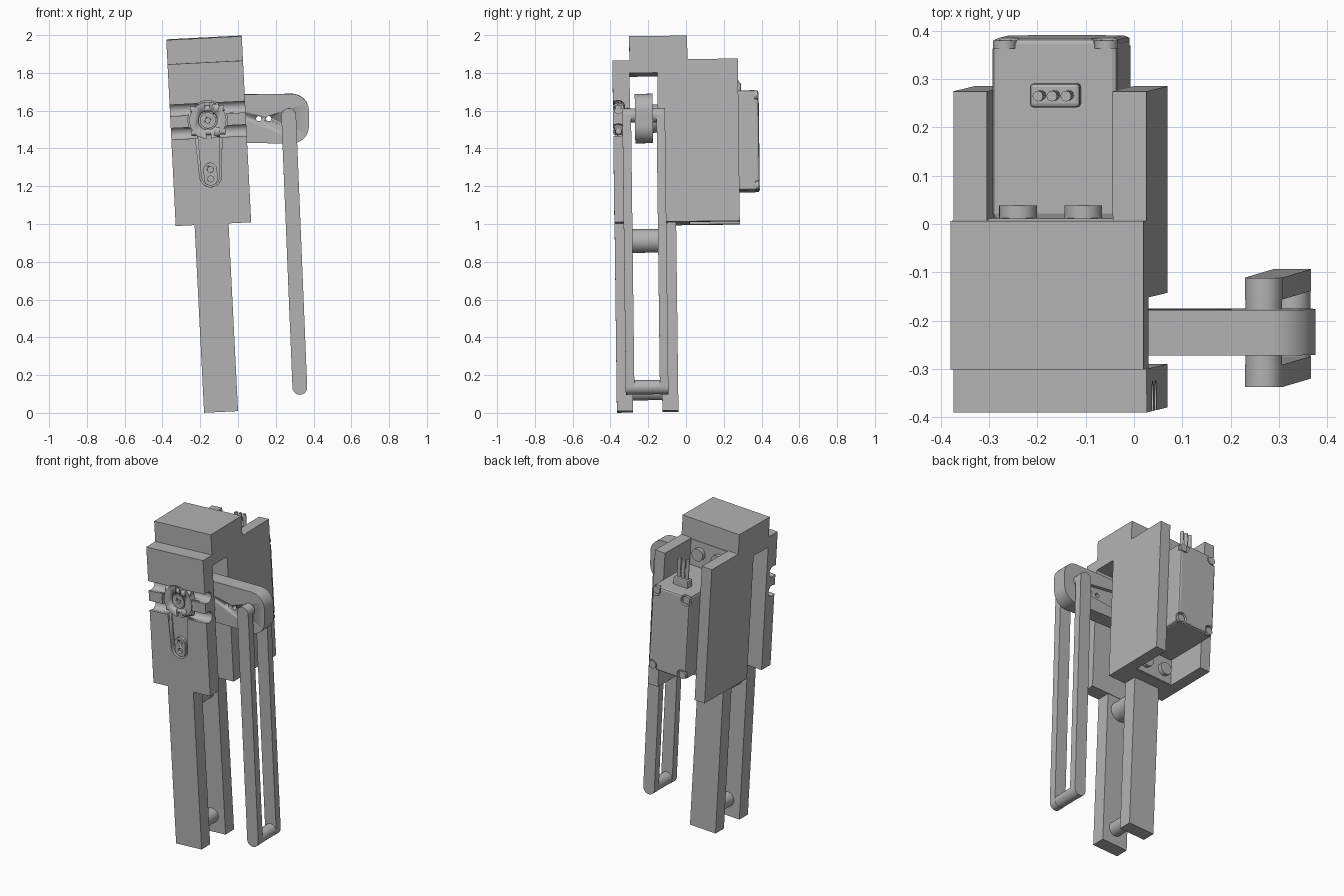
import bpy, bmesh, math
from mathutils import Matrix, Vector

old = bpy.data.objects.get("Cube")
if old:
    bpy.data.objects.remove(old)

grey = bpy.data.materials.new("light grey")
grey.use_nodes = True
grey.diffuse_color = (0.45, 0.45, 0.45, 1)
grey.node_tree.nodes["Principled BSDF"].inputs["Base Color"].default_value = (0.45, 0.45, 0.45, 1)

# The whole mechanism leans slightly sideways and forward
LEAN = Matrix.Rotation(math.radians(0.7), 4, 'X')
FRAME = Matrix.Translation((0, 0, 0.014)) @ Matrix.Rotation(math.radians(-2.9), 4, 'Y') @ LEAN


def finish(name, bm, frame=FRAME, smooth=False):
    bmesh.ops.recalc_face_normals(bm, faces=bm.faces)
    mesh = bpy.data.meshes.new(name)
    bm.to_mesh(mesh)
    bm.free()
    mesh.materials.append(grey)
    ob = bpy.data.objects.new(name, mesh)
    bpy.context.collection.objects.link(ob)
    ob.matrix_world = frame
    if smooth:
        bpy.ops.object.select_all(action='DESELECT')
        ob.select_set(True)
        bpy.context.view_layer.objects.active = ob
        bpy.ops.object.shade_smooth_by_angle(angle=math.radians(35))
    return ob


def prism(name, outline, axis, lo, hi, frame=FRAME, smooth=False):
    """Extrude a flat outline along x or y."""
    place = (lambda p, d: (d, p[0], p[1])) if axis == 'X' else (lambda p, d: (p[0], d, p[1]))
    bm = bmesh.new()
    face = bm.faces.new([bm.verts.new(place(p, lo)) for p in outline])
    out = bmesh.ops.extrude_face_region(bm, geom=[face])
    verts = [v for v in out["geom"] if isinstance(v, bmesh.types.BMVert)]
    bmesh.ops.translate(bm, verts=verts, vec=place((0, 0), hi - lo))
    return finish(name, bm, frame, smooth)


def box(name, x, y, z, frame=FRAME, bevel=0):
    ob = prism(name, [(x[0], z[0]), (x[1], z[0]), (x[1], z[1]), (x[0], z[1])], 'Y', *y, frame)
    if bevel:
        mod = ob.modifiers.new("bevel", 'BEVEL')
        mod.width, mod.segments = bevel, 2
    return ob


def arc(cx, cz, r, start, end, n=16):
    steps = [math.radians(start + (end - start) * i / n) for i in range(n + 1)]
    return [(cx + r * math.cos(a), cz + r * math.sin(a)) for a in steps]


def disc(name, a, b, r, axis, lo, hi, frame=FRAME):
    return prism(name, arc(a, b, r, 0, 348.75, 31), axis, lo, hi, frame, True)


def link(name, top, bottom, r_top, r_bottom, lo, hi):
    """Upright bar with two round ends."""
    outline = arc(*top, r_top, 0, 180) + arc(*bottom, r_bottom, 180, 360)
    return prism(name, outline, 'Y', lo, hi, smooth=True)


def cut(target, *cutters):
    for c in cutters:
        mod = target.modifiers.new("cut", 'BOOLEAN')
        mod.operation, mod.solver, mod.object = 'DIFFERENCE', 'EXACT', c
        c.hide_render = True
        c.hide_viewport = True
        c.display_type = 'WIRE'


# Housing: front plate, cap and core as one hooked profile
FRONT, PLATE, CORE, BACK = -0.367, -0.277, -0.13, 0.03
BOTTOM, STEP, TOP = 0.995, 1.852, 1.98
hook = [(FRONT, BOTTOM), (FRONT, STEP), (PLATE, STEP), (PLATE, TOP), (BACK, TOP), (BACK, BOTTOM),
        (CORE, BOTTOM), (CORE, 1.785), (PLATE, 1.785), (PLATE, BOTTOM)]
housing = prism("housing", hook, 'X', -0.28, 0.12)
for side, x in (("right", (-0.28, -0.21)), ("left", (0.05, 0.12))):
    box(side + "_side_wall", x, (BACK, 0.297), (BOTTOM, 1.855))

# Grooves, hub pocket and horn pocket in the front plate
HX, HZ = -0.082, 1.545
grooves = [disc("groove_cutter", FRONT + 0.028, HZ + s * 0.062, 0.034, 'X', -0.4, 0.3) for s in (-1, 1)]
slots = [box("groove_mouth_cutter", (-0.4, 0.3), (FRONT - 0.05, FRONT + 0.028),
             (HZ + s * 0.062 - 0.03, HZ + s * 0.062 + 0.03)) for s in (-1, 1)]
hub_cut = disc("hub_cutter", HX, HZ, 0.105, 'Y', FRONT - 0.05, FRONT + 0.05)
horn_cut = link("horn_cutter", (HX, HZ), (HX, 1.25), 0.075, 0.058, FRONT - 0.05, FRONT + 0.035)
cut(housing, *grooves, *slots, hub_cut, horn_cut)

# Front horn: hub ring, centre screw, bars and slotted tip
ring = disc("horn_hub", HX, HZ, 0.098, 'Y', FRONT + 0.008, FRONT + 0.055)
cut(ring, box("hub_slot_cutter", (HX - 0.012, HX + 0.012), (FRONT - 0.05, FRONT + 0.03), (HZ - 0.2, HZ + 0.2)),
    disc("hub_bore_cutter", HX, HZ, 0.05, 'Y', FRONT - 0.05, FRONT + 0.03))
centre = disc("horn_centre_screw", HX, HZ, 0.042, 'Y', FRONT + 0.012, FRONT + 0.05)
cut(centre, disc("screw_bore_cutter", HX, HZ, 0.014, 'Y', FRONT - 0.05, FRONT + 0.03))
link("horn_arm", (HX, HZ), (HX, 1.25), 0.062, 0.05, FRONT + 0.025, FRONT + 0.045)
tip = link("horn_tip", (HX, 1.285), (HX, 1.235), 0.036, 0.036, FRONT + 0.006, FRONT + 0.04)
cut(tip, *[disc("tip_hole_cutter", HX, z, 0.016, 'Y', FRONT - 0.05, FRONT + 0.03) for z in (1.285, 1.235)])

# Clamping screws lying in the grooves
for s, label in ((-1, "lower"), (1, "upper")):
    z = HZ + s * 0.062
    disc(label + "_clamp_screw", FRONT + 0.028, z, 0.016, 'X', HX - 0.09, HX + 0.09)
    head = disc(label + "_clamp_screw_head", FRONT + 0.028, z, 0.029, 'X', HX + 0.03, HX + 0.06)
    cut(head, box("cross_cutter", (HX + 0.05, HX + 0.1), (FRONT, FRONT + 0.056), (z - 0.005, z + 0.005)),
        box("cross_cutter", (HX + 0.05, HX + 0.1), (FRONT + 0.023, FRONT + 0.033), (z - 0.024, z + 0.024)))

# Twin legs joined by two axles
for label, y in (("front", (-0.366, -0.28)), ("back", (-0.125, -0.04))):
    box(label + "_leg", (-0.18, 0), y, (0, 1.0))
disc("upper_leg_axle", -0.09, 0.905, 0.063, 'Y', -0.29, -0.11)
disc("lower_leg_axle", -0.09, 0.105, 0.045, 'Y', -0.29, -0.11)

# Motor between the side walls
MX = (-0.208, 0.052)
motor = box("motor_body", MX, (BACK, 0.405), (1.16, 1.69), bevel=0.012)
corners = [(x, z) for x in (MX[0] + 0.025, MX[1] - 0.025) for z in (1.185, 1.665)]
cut(motor, *[disc("corner_cutter", x, z, 0.034, 'Y', 0.383, 0.45) for x, z in corners])
for x, z in corners:
    disc("motor_corner_screw", x, z, 0.024, 'Y', 0.37, 0.4)
box("motor_flange", MX, (BACK, BACK + 0.004), (1.0, 1.85))
for x in (-0.15, -0.015):
    for z in (1.075, 1.775):
        disc("flange_screw", x, z, 0.039, 'Y', BACK, BACK + 0.03)

# Cable boot and three wires on the motor
box("cable_boot", (-0.128, -0.024), (0.262, 0.312), (1.68, 1.735), bevel=0.008)
for i in range(3):
    x, y = -0.105 + 0.029 * i, 0.287
    bm = bmesh.new()
    bmesh.ops.create_cone(bm, cap_ends=True, segments=12, radius1=0.011, radius2=0.011, depth=0.13,
                          matrix=Matrix.Translation((x, y, 1.79)))
    finish("cable_wire", bm, smooth=True)

# Crank arm with rounded outer corners, turned by the motor shaft
outline = (arc(-0.1, 1.56, 0.128, 90, 270) + arc(0.285, 1.52, 0.09, 270, 360) + arc(0.285, 1.602, 0.09, 0, 90))
crank = prism("crank_arm", outline, 'Y', -0.251, -0.157, LEAN, True)
cut(crank, *[disc("crank_hole_cutter", x, 1.56, 0.014, 'Y', -0.4, 0, LEAN) for x in (0.11, 0.163)],
    prism("crank_pocket_cutter", arc(-0.1, 1.56, 0.07, 90, 270) + arc(0.165, 1.56, 0.04, -90, 90),
          'Y', -0.18, -0.1, LEAN))
disc("motor_shaft", -0.1, 1.56, 0.075, 'Y', -0.2, -0.11, LEAN)

# Hanging loop: two rods, pivot pin and bottom bar
RT, RB, R = (0.347, 1.548), (0.333, 0.108), 0.039
for label, y in (("front", (-0.318, -0.272)), ("back", (-0.137, -0.092))):
    link(label + "_rod", RT, RB, R, R, *y)
disc("rod_pivot_pin", *RT, R - 0.001, 'Y', -0.3, -0.11)
disc("rod_bottom_bar", *RB, R - 0.001, 'Y', -0.3, -0.11)
